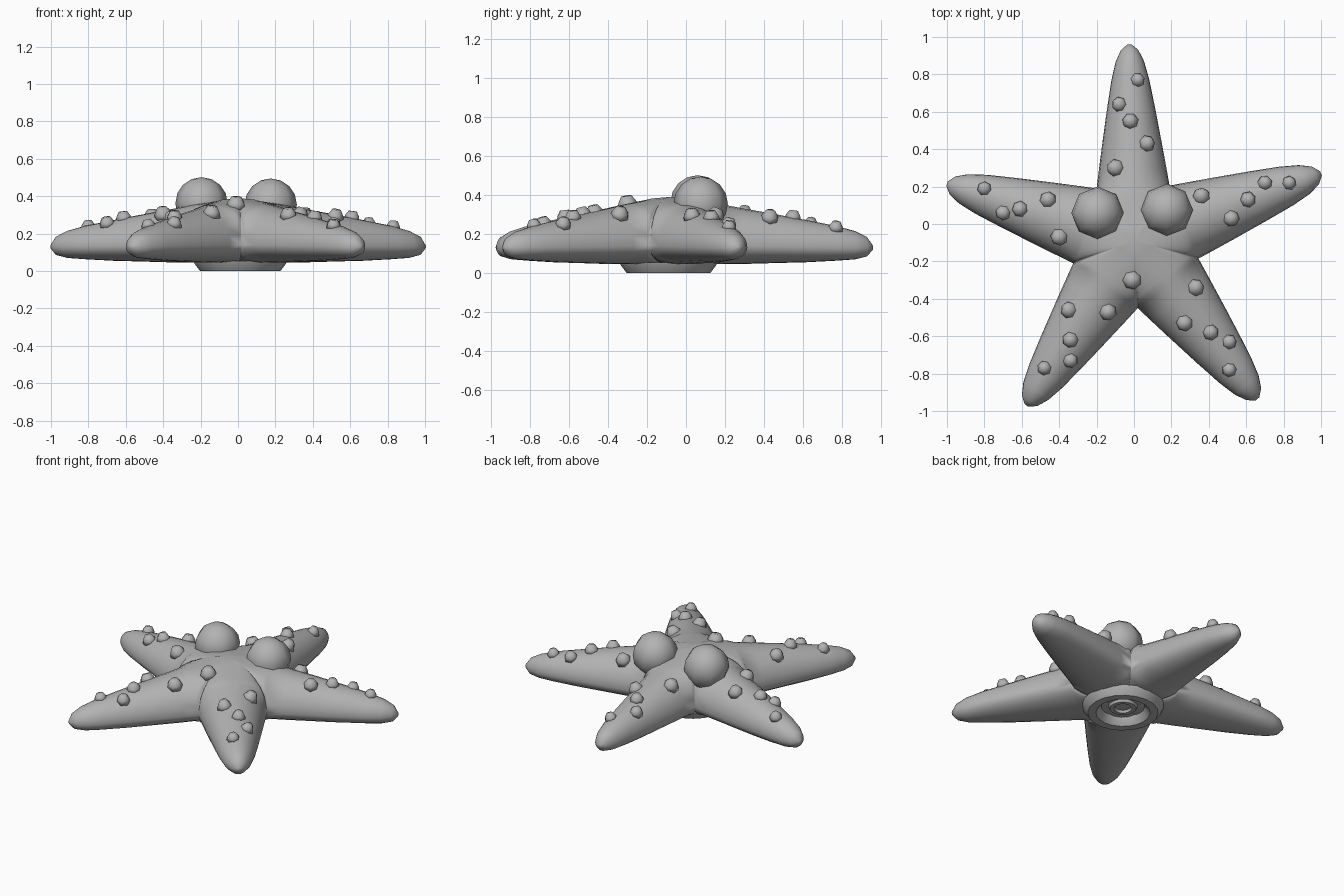
import bpy, bmesh, math
from mathutils import Vector, Matrix
from mathutils.bvhtree import BVHTree

if "Cube" in bpy.data.objects:
    bpy.data.objects.remove(bpy.data.objects["Cube"])

grey = bpy.data.materials.new("plain_grey")
grey.diffuse_color = (0.45, 0.45, 0.45, 1)
grey.use_nodes = True
grey.node_tree.nodes["Principled BSDF"].inputs["Base Color"].default_value = grey.diffuse_color


def finish(name, bm):
    bmesh.ops.recalc_face_normals(bm, faces=bm.faces[:])
    for f in bm.faces:
        f.smooth = True
    me = bpy.data.meshes.new(name)
    bm.to_mesh(me)
    me.materials.append(grey)
    ob = bpy.data.objects.new(name, me)
    bpy.context.collection.objects.link(ob)
    return ob


# body: five lofted arms that share the valley seams between them
C = Vector((0.0, -0.09))
tips = [Vector(p) for p in [(-0.025, 0.96), (1.0, 0.27), (0.66, -0.935), (-0.575, -0.97), (-1.0, 0.215)]]
valleys = [Vector(p) for p in [(-0.2, 0.19), (0.19, 0.205), (0.345, -0.185), (0.02, -0.45), (-0.325, -0.21)]]
# along the arm: position, width factor, top z, bottom z
outer = [(0.12, .93, .332, .046), (0.3, .82, .308, .05), (0.55, .66, .272, .055), (0.75, .52, .242, .063),
         (0.88, .39, .215, .07), (0.96, .24, .185, .085), (1.0, .06, .14, .12), (1.0, 0, .13, .13)]
inner = [0, .25, .5, .7, .85, .95, 1]
N = 12
us = [-math.cos(math.pi * i / N) for i in range(N + 1)]

bm = bmesh.new()
for k in range(5):
    tip, vl, vr = tips[k], valleys[k], valleys[(k + 1) % 5]
    m0 = (vl + vr) / 2
    stations = []  # mid, left, right, ridge z, keel z, edge top z, edge bottom z
    for a in inner:
        q = math.sqrt(1 - a * a)
        stations.append((C.lerp(m0, a), C.lerp(vl, a), C.lerp(vr, a), .39 - .04 * a, .045,
                         .14 + .25 * q, .14 - .095 * q))
    for t, w, zt, zb in outer:
        m = m0.lerp(tip, t)
        ze = .14 - .01 * t
        stations.append((m, m + w * (vl - m0), m + w * (vr - m0), zt, zb, ze, ze))
    for side in (0, 1):
        rows = []
        for m, l, r, zt, zb, et, eb in stations:
            mid, edge = (zt, et) if side == 0 else (zb, eb)
            row = []
            for u in us:
                p = m.lerp(l if u < 0 else r, abs(u))
                z = edge + (mid - edge) * math.sqrt(max(0, 1 - u * u))
                row.append(bm.verts.new((p.x, p.y, z)))
            rows.append(row)
        for a, b in zip(rows, rows[1:]):
            for i in range(N):
                bm.faces.new((a[i], a[i + 1], b[i + 1], b[i]))
bmesh.ops.remove_doubles(bm, verts=bm.verts[:], dist=0.0008)
bmesh.ops.dissolve_degenerate(bm, edges=bm.edges[:], dist=0.0005)
bmesh.ops.recalc_face_normals(bm, faces=bm.faces[:])
tree = BVHTree.FromBMesh(bm)
finish("body", bm)
bm.free()

# knobs scattered over the top of the arms
spots = [(.02, .77), (-.08, .64), (-.02, .55), (.07, .43), (-.10, .30),
         (.36, .15), (.61, .13), (.52, .03), (.70, .22), (.83, .22),
         (.33, -.34), (.27, -.53), (.41, -.58), (.51, -.63), (.51, -.78),
         (-.01, -.30), (-.14, -.47), (-.35, -.46), (-.34, -.62), (-.34, -.73), (-.48, -.77),
         (-.40, -.07), (-.46, .13), (-.61, .08), (-.70, .06), (-.80, .19)]
bm = bmesh.new()
profile = [(1.0, -.3), (.85, .25), (.5, .8)]
for x, y in spots:
    hit, nor, _, _ = tree.ray_cast(Vector((x, y, 2)), Vector((0, 0, -1)))
    if hit is None:
        continue
    size = .06 - .022 * (Vector((x, y)) - C).length
    axis = (nor if nor.z > 0 else -nor) + Vector((0, 0, .7))
    mat = Matrix.Translation(hit) @ axis.to_track_quat('Z', 'Y').to_matrix().to_4x4() @ Matrix.Scale(size, 4)
    rings = [[bm.verts.new(mat @ Vector((r * math.cos(j * math.tau / 7), r * math.sin(j * math.tau / 7), z)))
              for j in range(7)] for r, z in profile]
    for a, b in zip(rings, rings[1:]):
        for j in range(7):
            bm.faces.new((a[j], a[(j + 1) % 7], b[(j + 1) % 7], b[j]))
    bm.faces.new(rings[-1])
    bm.faces.new(rings[0][::-1])
finish("knobs", bm)
bm.free()

# eyes: coarse eight-sided balls
for name, pos in (("left_eye", (-.195, .06, .362)), ("right_eye", (.175, .075, .355))):
    bm = bmesh.new()
    bmesh.ops.create_uvsphere(bm, u_segments=8, v_segments=8, radius=.14,
                              matrix=Matrix.Translation(pos))
    finish(name, bm)
    bm.free()

# mouth: a ring under the body with a smaller lip inside
def lathe(name, prof, seg=20):
    bm = bmesh.new()
    rings = [[bm.verts.new((.012 + r * math.cos(j * math.tau / seg), -.09 + r * math.sin(j * math.tau / seg), z))
              for j in range(seg)] for r, z in prof]
    for a, b in zip(rings, rings[1:] + rings[:1]):
        for j in range(seg):
            bm.faces.new((a[j], a[(j + 1) % seg], b[(j + 1) % seg], b[j]))
    ob = finish(name, bm)
    bm.free()
    bpy.context.view_layer.objects.active = ob
    ob.select_set(True)
    bpy.ops.object.shade_smooth_by_angle(angle=math.radians(40))
    ob.select_set(False)

lathe("mouth_ring", [(.25, .055), (.245, .04), (.215, 0), (.165, 0), (.135, .035), (.13, .055)])
lathe("mouth_lip", [(.09, .05), (.08, .03), (.055, .03), (.045, .05)])
